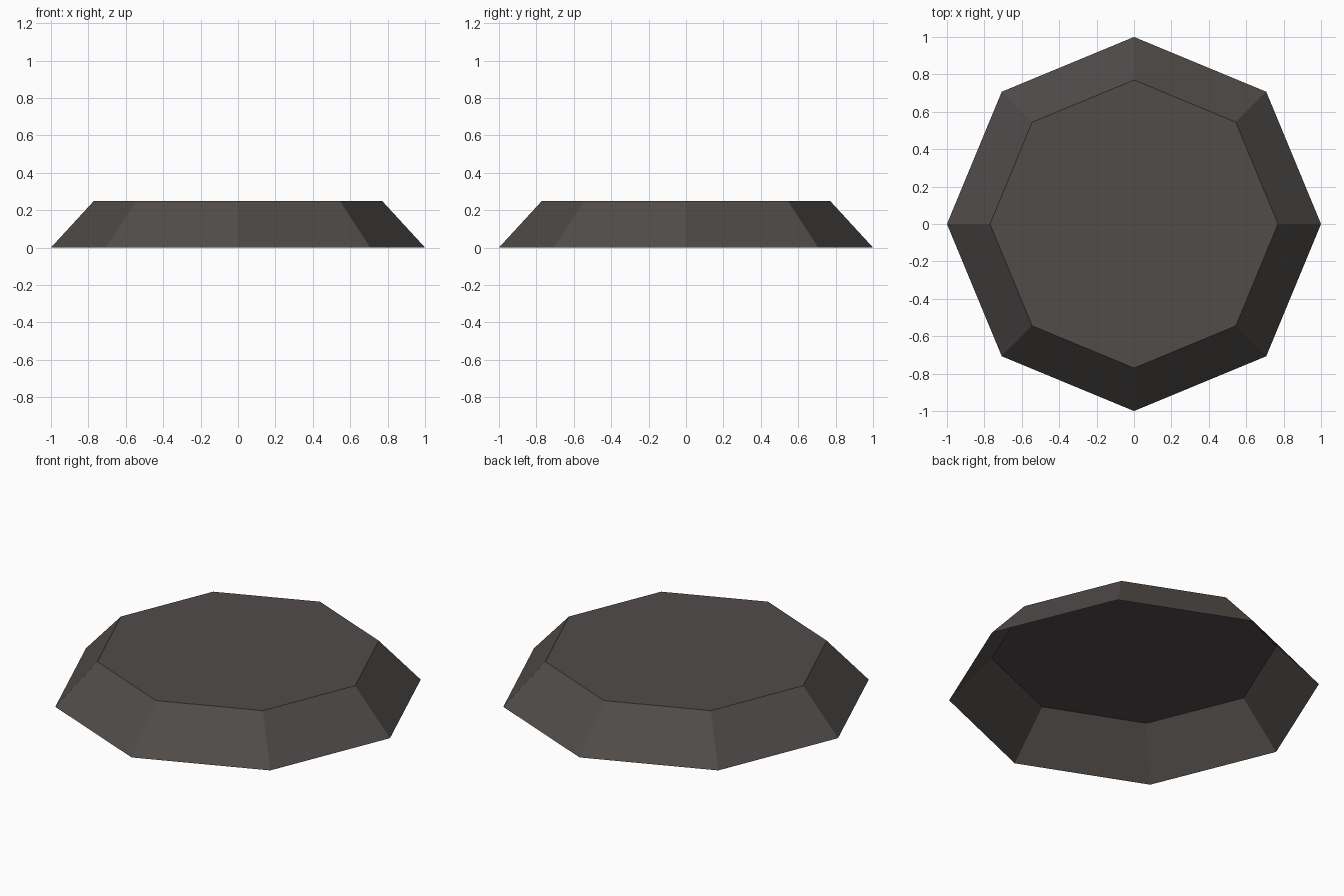
import bpy
import bmesh

if "Cube" in bpy.data.objects:
    bpy.data.objects.remove(bpy.data.objects["Cube"])

# Single dark warm grey used on every face
dark_grey = bpy.data.materials.new("dark_warm_grey")
dark_grey.diffuse_color = (0.080, 0.072, 0.068, 1.0)
dark_grey.use_nodes = True
dark_grey.node_tree.nodes["Principled BSDF"].inputs["Base Color"].default_value = dark_grey.diffuse_color

SIDES = 8
BOTTOM_RADIUS, TOP_RADIUS, HEIGHT = 1.0, 0.77, 0.25

# Octagonal shell: sloped walls and a flat top, open underneath
bm = bmesh.new()
bmesh.ops.create_cone(bm, cap_ends=True, segments=SIDES,
                      radius1=BOTTOM_RADIUS, radius2=TOP_RADIUS, depth=HEIGHT)
bmesh.ops.translate(bm, verts=bm.verts, vec=(0, 0, HEIGHT / 2))
bm.normal_update()
bottom = [f for f in bm.faces if f.normal.z < -0.9]
bmesh.ops.delete(bm, geom=bottom, context='FACES_ONLY')

mesh = bpy.data.meshes.new("octagonal_shell")
bm.to_mesh(mesh)
bm.free()
mesh.materials.append(dark_grey)
shell = bpy.data.objects.new("octagonal_shell", mesh)
bpy.context.collection.objects.link(shell)
